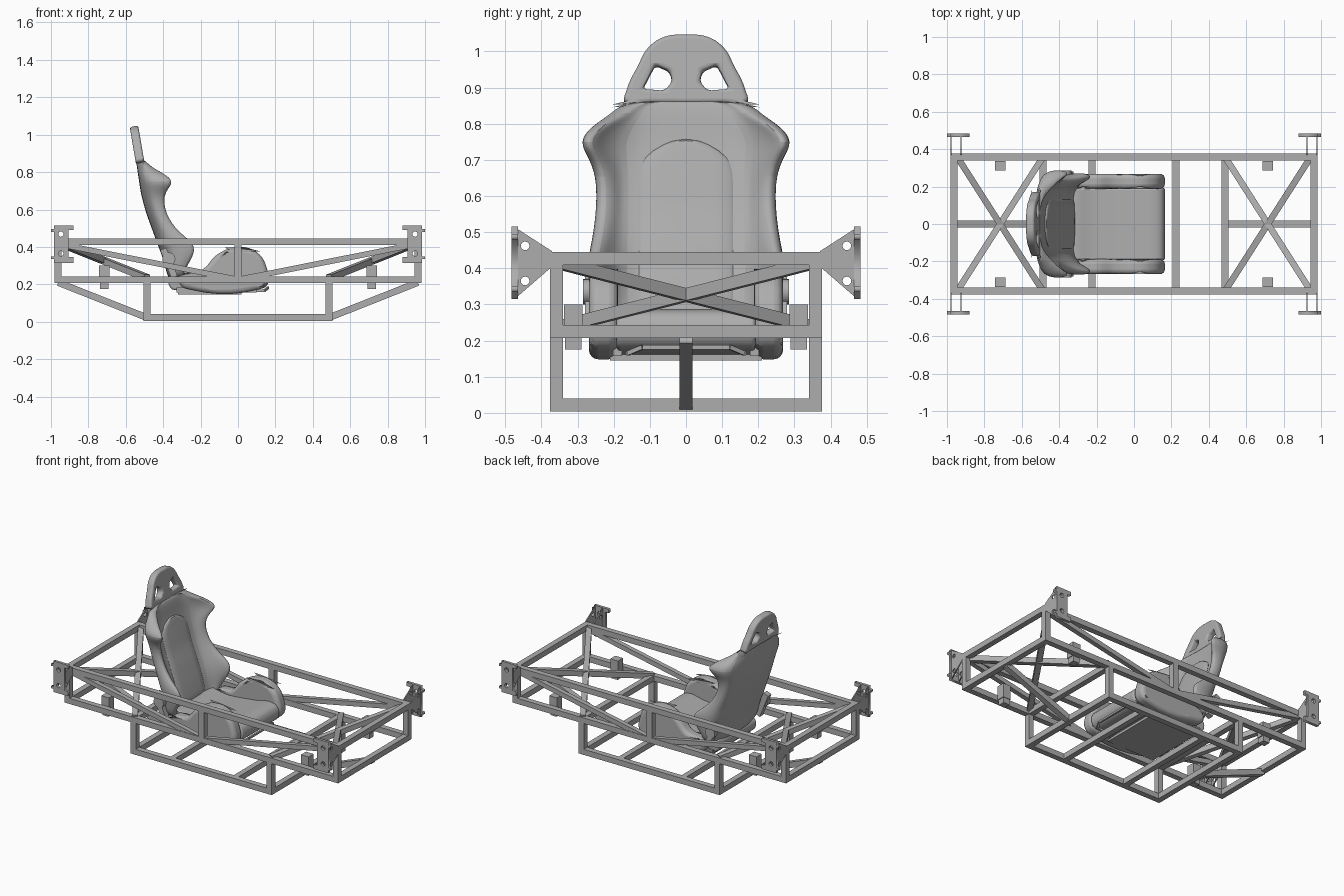
import bpy
import bmesh
import math
from mathutils import Matrix, Vector

default_cube = bpy.data.objects.get("Cube")
if default_cube:
    bpy.data.objects.remove(default_cube, do_unlink=True)

X_AXIS, Y_AXIS, Z_AXIS = Vector((1, 0, 0)), Vector((0, 1, 0)), Vector((0, 0, 1))
SIDES = (1, -1)
TUBE = 0.036

grey = bpy.data.materials.new("plain_grey")
grey.use_nodes = True
grey.diffuse_color = (0.42, 0.42, 0.42, 1)
for node in grey.node_tree.nodes:
    if node.type == "BSDF_PRINCIPLED":
        node.inputs["Base Color"].default_value = grey.diffuse_color

smooth_parts = []


def add_mesh(name, bm, matrix=None, smooth=False):
    """Turn a bmesh into a named, coloured object."""
    bmesh.ops.recalc_face_normals(bm, faces=bm.faces)
    mesh = bpy.data.meshes.new(name)
    bm.to_mesh(mesh)
    bm.free()
    mesh.materials.clear()
    mesh.materials.append(grey)
    part = bpy.data.objects.new(name, mesh)
    if matrix is not None:
        part.matrix_world = matrix
    bpy.context.collection.objects.link(part)
    if smooth:
        smooth_parts.append(part)
    return part


def basis(origin, u, v):
    """Matrix whose local x and y follow u and v."""
    u, v = Vector(u).normalized(), Vector(v).normalized()
    matrix = Matrix((u, v, u.cross(v))).transposed().to_4x4()
    matrix.translation = Vector(origin)
    return matrix


def box(name, centre, size, matrix=None):
    bm = bmesh.new()
    bmesh.ops.create_cube(bm, size=1)
    bmesh.ops.scale(bm, vec=size, verts=bm.verts)
    return add_mesh(name, bm, matrix or Matrix.Translation(centre))


def tube(name, start, end, width=TUBE):
    """Square tube between two points."""
    start, end = Vector(start), Vector(end)
    along = end - start
    hint = Y_AXIS if abs(along.normalized().z) > 0.9 else Z_AXIS
    side = along.cross(hint)
    matrix = basis((start + end) / 2, along, side)
    return box(name, None, (along.length, width, width), matrix)


def circle(cx, cy, radius, count=16):
    turn = math.tau / count
    return [(cx + radius * math.cos(i * turn), cy + radius * math.sin(i * turn))
            for i in range(count)]


def plate(name, outlines, thickness, matrix, rounded=False, bevel=0):
    """Fill the first outline, cut the others as holes, and give thickness."""
    curve = bpy.data.curves.new(name, "CURVE")
    curve.dimensions = "2D"
    curve.fill_mode = "BOTH"
    curve.extrude = thickness / 2
    curve.resolution_u = 5
    for index, outline in enumerate(outlines):
        bezier = rounded and index == 0
        spline = curve.splines.new("BEZIER" if bezier else "POLY")
        points = spline.bezier_points if bezier else spline.points
        points.add(len(outline) - 1)
        for point, (a, b) in zip(points, outline):
            point.co = (a, b, 0) if bezier else (a, b, 0, 1)
            if bezier:
                point.handle_left_type = point.handle_right_type = "AUTO"
        spline.use_cyclic_u = True
    temp = bpy.data.objects.new(name + "_outline", curve)
    bpy.context.collection.objects.link(temp)
    graph = bpy.context.evaluated_depsgraph_get()
    mesh = bpy.data.meshes.new_from_object(temp.evaluated_get(graph))
    bm = bmesh.new()
    bm.from_mesh(mesh)
    bmesh.ops.remove_doubles(bm, verts=bm.verts, dist=0.0002)
    bpy.data.objects.remove(temp, do_unlink=True)
    bpy.data.meshes.remove(mesh)
    part = add_mesh(name, bm, matrix, smooth=rounded)
    if bevel:
        modifier = part.modifiers.new("soft_edge", "BEVEL")
        modifier.width = bevel
        modifier.segments = 4
        modifier.limit_method = "ANGLE"
        modifier.angle_limit = math.radians(50)
        modifier.use_clamp_overlap = False
    return part


def loft(name, rings, levels):
    """Skin a stack of closed rings and smooth it."""
    bm = bmesh.new()
    loops = [[bm.verts.new(p) for p in ring] for ring in rings]
    count = len(loops[0])
    for low, high in zip(loops, loops[1:]):
        for i in range(count):
            j = (i + 1) % count
            bm.faces.new((low[i], low[j], high[j], high[i]))
    bm.faces.new(loops[0])
    bm.faces.new(loops[-1])
    part = add_mesh(name, bm, smooth=True)
    modifier = part.modifiers.new("smooth", "SUBSURF")
    modifier.levels = modifier.render_levels = levels
    return part


# Frame levels and half sizes
TOP, MID, LOW = 0.427, 0.225, 0.022
END, KNEE, WIDE = 0.962, 0.487, 0.358
half = TUBE / 2

# Long rails and the parts along each side
for sy in SIDES:
    y = sy * WIDE
    for name, z, reach in (("top_rail", TOP, END), ("middle_rail", MID, END), ("bottom_rail", LOW, KNEE)):
        tube(name, (-reach - half, y, z), (reach + half, y, z))
    tube("centre_post", (0, y, MID), (0, y, TOP))
    for sx in SIDES:
        tube("end_post", (sx * END, y, MID), (sx * END, y, TOP))
        tube("lower_post", (sx * KNEE, y, LOW), (sx * KNEE, y, MID))
        tube("side_diagonal", (sx * 0.94, y, TOP - 0.015), (0, y, MID), 0.03)
        tube("cross_brace", (sx * 0.945, y, TOP - 0.01), (sx * KNEE, -y, MID + 0.01), 0.034)

# Cross members and sloped belly tubes
for sx in SIDES:
    for name, x, z in (("top_end", END, TOP), ("middle_end", END, MID),
                       ("middle_cross", KNEE, MID), ("bottom_cross", KNEE, LOW),
                       ("seat_cross", 0.225, LOW)):
        tube(name, (sx * x, -WIDE, z), (sx * x, WIDE, z))
    tube("belly_tube", (sx * KNEE, 0, LOW), (sx * END, 0, MID - 0.015))

# Corner brackets and small mounts
face_outline = [(0.88, 0.315), (0.985, 0.315), (0.985, 0.335), (1, 0.335), (1, 0.35),
                (0.985, 0.35), (0.985, 0.48), (1, 0.48), (1, 0.495), (0.985, 0.495),
                (0.985, 0.515), (0.88, 0.515), (0.88, 0.49), (0.905, 0.49),
                (0.905, 0.345), (0.88, 0.345)]
gusset_outline = [(0.37, 0.405), (0.468, 0.32), (0.468, 0.51), (0.37, 0.447)]
for sx in SIDES:
    for sy in SIDES:
        holes = [circle(0.947, z, 0.014) for z in (0.365, 0.468)]
        plate("bracket_face", [face_outline] + holes, 0.018,
              basis((0, sy * 0.474, 0), X_AXIS * sx, Z_AXIS))
        holes = [circle(0.445, z, 0.012) for z in (0.365, 0.462)]
        for x in (0.925, 0.978):
            plate("bracket_gusset", [gusset_outline] + holes, 0.007,
                  basis((sx * x, 0, 0), Y_AXIS * sy, Z_AXIS))
        box("mount_block", (sx * 0.715, sy * 0.312, 0.255), (0.055, 0.052, 0.09))
        box("mount_foot", (sx * 0.715, sy * 0.312, 0.195), (0.045, 0.045, 0.04))

# Backrest: height, rear, centre front, bolster tip, half width, panel half width
back_rows = [
    (0.21, -0.37, -0.31, -0.30, 0.24, 0.16),
    (0.29, -0.39, -0.33, -0.275, 0.262, 0.17),
    (0.36, -0.41, -0.35, -0.225, 0.272, 0.17),
    (0.42, -0.435, -0.37, -0.225, 0.277, 0.17),
    (0.48, -0.455, -0.39, -0.315, 0.262, 0.17),
    (0.57, -0.49, -0.425, -0.38, 0.25, 0.17),
    (0.66, -0.515, -0.45, -0.395, 0.252, 0.17),
    (0.71, -0.525, -0.465, -0.37, 0.276, 0.17),
    (0.75, -0.53, -0.475, -0.335, 0.298, 0.17),
    (0.79, -0.537, -0.483, -0.385, 0.27, 0.15),
    (0.83, -0.542, -0.49, -0.465, 0.205, 0.13),
    (0.865, -0.548, -0.50, -0.495, 0.175, 0.11)]


def back_ring(z, rear, centre, tip, wide, inner):
    side = [(rear + 0.005, wide / 2), (rear + 0.03, wide * 0.9),
            ((rear + tip) / 2, wide), (tip - 0.01, wide - 0.005), (tip, wide - 0.03),
            ((tip + centre) / 2, wide - 0.06), (centre, inner), (centre, inner / 2)]
    right = [(x, -y) for x, y in reversed(side)]
    return [(x, y, z) for x, y in [(rear, 0)] + side + [(centre, 0)] + right]


loft("backrest", [back_ring(*row) for row in back_rows], 2)


def centre_front(z):
    for low, high in zip(back_rows, back_rows[1:]):
        if z <= high[0]:
            mix = (z - low[0]) / (high[0] - low[0])
            return low[2] + mix * (high[2] - low[2])
    return back_rows[-1][2]


# Arched pad on the backrest
pad_rings = []
steps = 14
for i in range(steps + 1):
    z = 0.26 + 0.5 * i / steps
    rise = max(0, (z - 0.66) / 0.102)
    wide = 0.132 * math.sqrt(1 - rise * rise)
    x = centre_front(z)
    pad_rings.append([(x - 0.02, -wide, z), (x + 0.006, -wide, z), (x + 0.011, -wide * 0.9, z),
                      (x + 0.011, wide * 0.9, z), (x + 0.006, wide, z), (x - 0.02, wide, z)])
loft("backrest_pad", pad_rings, 1)

# Headrest with two belt openings
head_half = [(0.1, 0), (0.168, 0.003), (0.165, 0.035), (0.133, 0.105), (0.105, 0.155), (0.06, 0.186)]
head_outline = head_half + [(0, 0.192)] + [(-a, b) for a, b in reversed(head_half)]
opening = [(0.12, 0.04), (0.085, 0.108), (0.045, 0.09), (0.038, 0.06), (0.06, 0.035)]
plate("headrest", [head_outline, opening, [(-a, b) for a, b in opening]], 0.046,
      basis((-0.524, 0, 0.855), Y_AXIS, (-0.17, 0, 1)), rounded=True, bevel=0.012)

# Seat cushion and thigh bolsters
cushion_outline = [(-0.36, 0.18), (-0.36, 0.25), (-0.2, 0.25), (0, 0.27), (0.12, 0.285),
                   (0.158, 0.26), (0.155, 0.195), (0.1, 0.172), (-0.3, 0.17)]
plate("cushion", [cushion_outline], 0.385, basis((0, 0, 0), X_AXIS, Z_AXIS), True, 0.012)
bolster_outline = [(-0.31, 0.2), (-0.3, 0.25), (-0.19, 0.28), (-0.11, 0.36), (0, 0.4),
                   (0.1, 0.372), (0.153, 0.29), (0.155, 0.2), (0.1, 0.17), (-0.25, 0.17)]
for sy in SIDES:
    plate("thigh_bolster", [bolster_outline], 0.08,
          basis((0, sy * 0.228, 0), X_AXIS, Z_AXIS), True, 0.025)
    # Recliner hinge beside the backrest
    tube("hinge_arm", (-0.4, sy * 0.262, 0.39), (-0.34, sy * 0.262, 0.24), 0.035)
    plate("hinge_disc", [circle(-0.37, 0.335, 0.035, 24)], 0.03,
          basis((0, sy * 0.27, 0), X_AXIS, Z_AXIS))
    tube("slider_rail", (-0.33, sy * 0.19, 0.17), (0.1, sy * 0.19, 0.17), 0.025)

# Pan and adjuster handle below the seat
box("seat_pan", (-0.15, 0, 0.158), (0.34, 0.42, 0.025))
handle = [(0, -0.16, 0.165), (0.14, -0.16, 0.165), (0.16, -0.12, 0.182),
          (0.16, 0.12, 0.182), (0.14, 0.16, 0.165), (0, 0.16, 0.165)]
for start, end in zip(handle, handle[1:]):
    tube("adjuster_handle", start, end, 0.012)

# Smooth shading on the upholstery
bpy.ops.object.select_all(action="DESELECT")
for part in smooth_parts:
    part.select_set(True)
bpy.context.view_layer.objects.active = smooth_parts[0]
bpy.ops.object.shade_smooth_by_angle(angle=math.radians(40))
